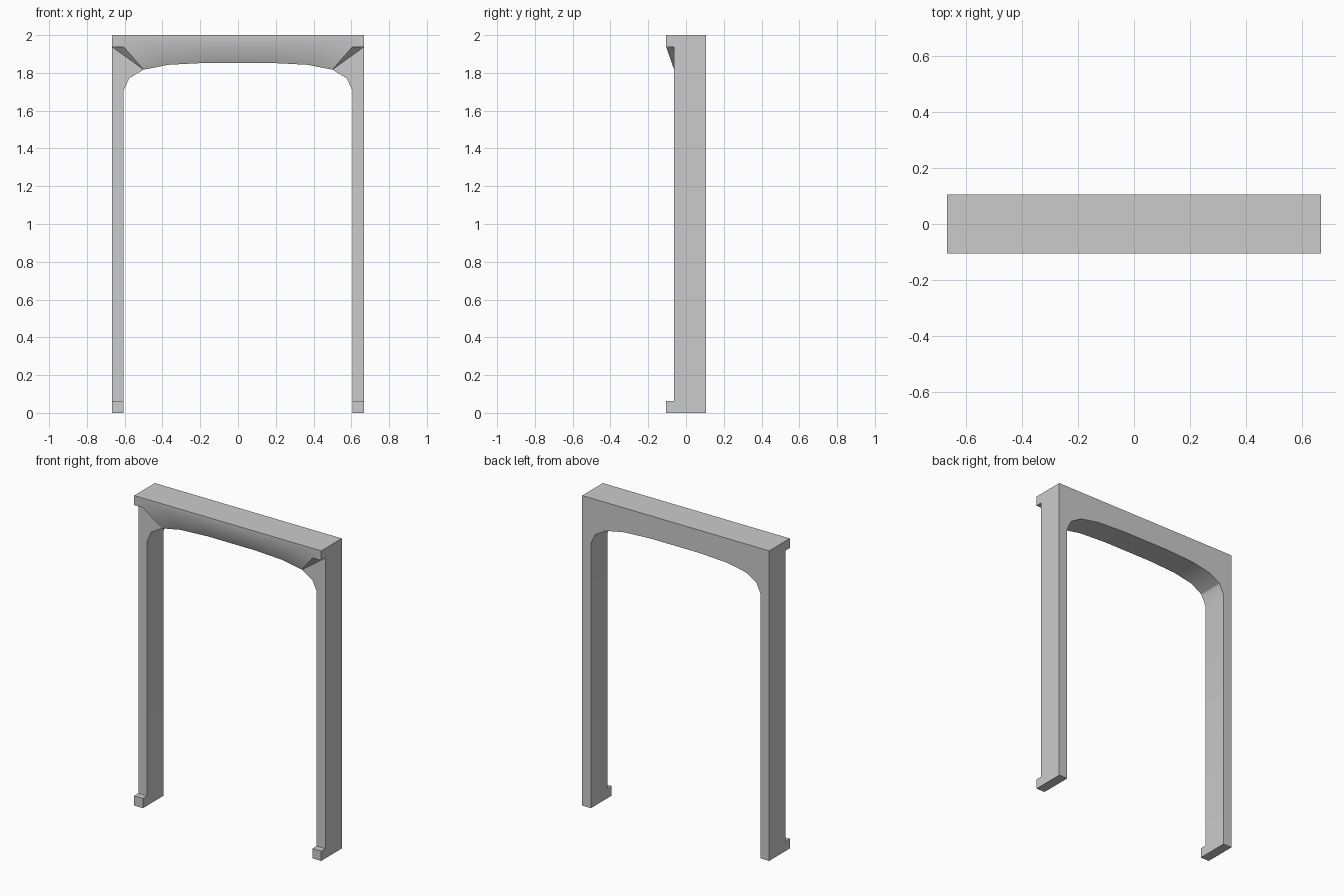
import bpy, bmesh, math

if "Cube" in bpy.data.objects:
    bpy.data.objects.remove(bpy.data.objects["Cube"])

W, IN, H = 0.667, 0.605, 2.0           # outer half width, inner half width, height
L, F, B = -0.105, -0.063, 0.105        # lip front, post front, back (y)
FOOT, LIP = 0.063, 1.938               # foot top and lintel underside (z)

# Half arch from spring point to centre (x, z)
ARCH = [(IN, 1.708), (0.575, 1.772), (0.5, 1.817), (0.367, 1.843), (0.172, 1.853), (0, 1.853)]
# Front lip points that the sloped cove rises to
COVE = [(x * IN / 0.5, LIP) for x, z in ARCH[2:]]

bm = bmesh.new()


def at(points, y):
    """Place (x, z) points at depth y."""
    return [(x, y, z) for x, z in points]


def strip(a, b, side):
    """Quads between two point rows."""
    for i in range(len(a) - 1):
        face([a[i], a[i + 1], b[i + 1], b[i]], side)


def face(points, side):
    bm.faces.new([bm.verts.new((x * side, y, z)) for x, y, z in points])


for s in (1, -1):
    # Back and front of post
    face(at([(W, 0), (W, H), (0, H)] + ARCH[::-1] + [(IN, 0)], B), s)
    face(at([(W, FOOT), (W, LIP)] + ARCH[2::-1] + [(IN, FOOT)], F), s)
    # Outer and inner sides, with foot and lintel steps
    foot = [(L, FOOT), (L, 0), (B, 0)]
    face([(W, y, z) for y, z in foot + [(B, H), (L, H), (L, LIP), (F, LIP), (F, FOOT)]], s)
    face([(IN, y, z) for y, z in foot + [(B, ARCH[0][1]), (F, ARCH[0][1]), (F, FOOT)]], s)
    # Foot front, top and bottom
    face(at([(IN, 0), (W, 0), (W, FOOT), (IN, FOOT)], L), s)
    strip(at([(IN, FOOT), (W, FOOT)], L), at([(IN, FOOT), (W, FOOT)], F), s)
    strip(at([(IN, 0), (W, 0)], L), at([(IN, 0), (W, 0)], B), s)
    # Arch soffit and sloped cove
    strip(at(ARCH, F), at(ARCH, B), s)
    strip(at(ARCH[2:], F), at(COVE, L), s)
    # Cove end and lintel underside corner
    face([(W, F, LIP), (IN, L, LIP), (ARCH[2][0], F, ARCH[2][1])], s)
    face([(W, F, LIP), (W, L, LIP), (IN, L, LIP)], s)
    # Lintel front and top
    face(at([(0, H), (W, H), (W, LIP)] + COVE, L), s)
    strip(at([(0, H), (W, H)], L), at([(0, H), (W, H)], B), s)

bmesh.ops.remove_doubles(bm, verts=bm.verts, dist=1e-4)
bmesh.ops.recalc_face_normals(bm, faces=bm.faces)
mesh = bpy.data.meshes.new("door_frame")
bm.to_mesh(mesh)
bm.free()

frame = bpy.data.objects.new("door_frame", mesh)
bpy.context.collection.objects.link(frame)
bpy.context.view_layer.objects.active = frame
frame.select_set(True)
bpy.ops.object.shade_smooth_by_angle(angle=math.radians(30))
